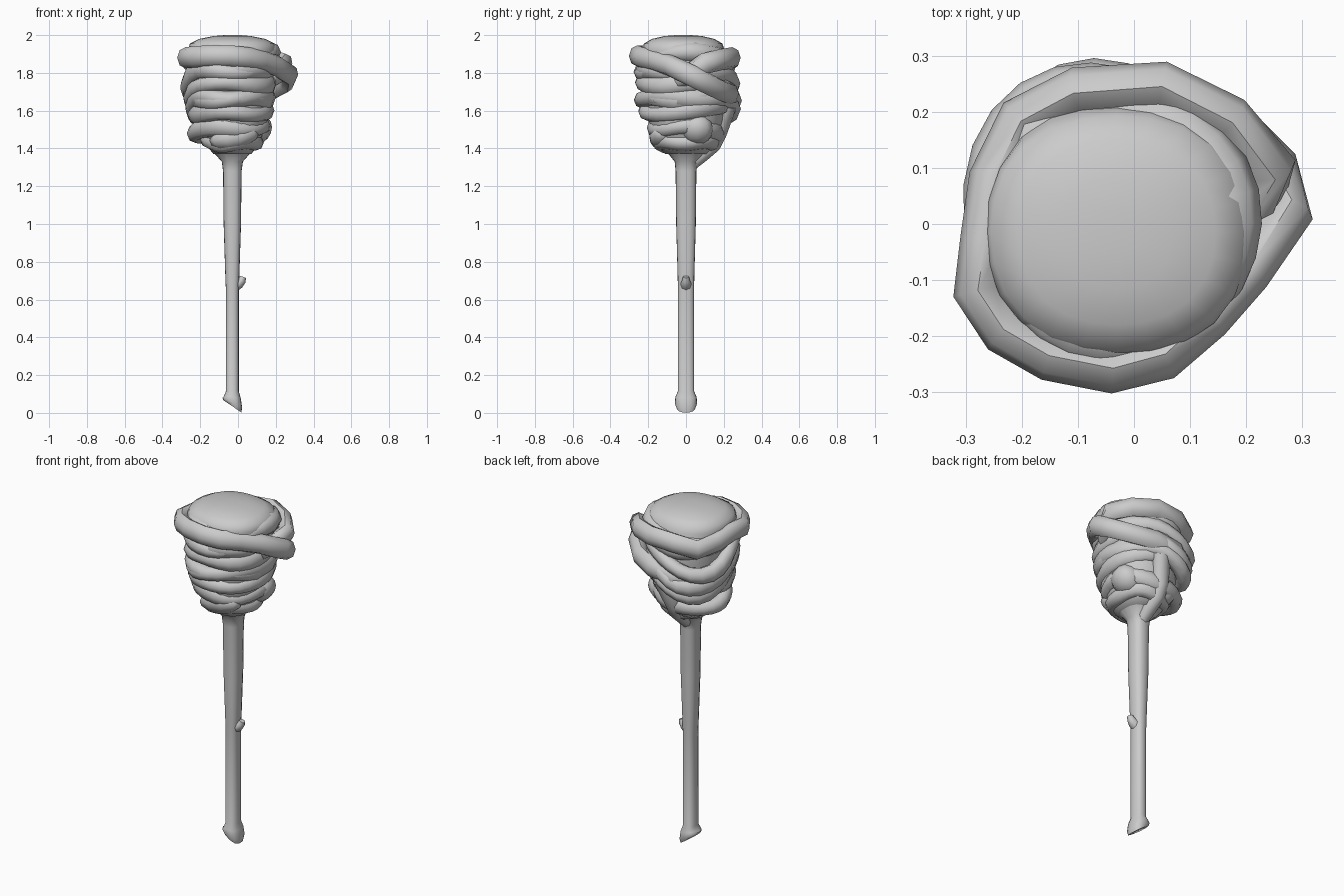
import bpy, bmesh, random
from math import sin, cos, pi, radians
from mathutils import Vector

random.seed(4)
if "Cube" in bpy.data.objects:
    bpy.data.objects.remove(bpy.data.objects["Cube"])

grey = bpy.data.materials.new("plain_grey")
grey.use_nodes = True
colour = (0.6, 0.6, 0.6, 1)
grey.diffuse_color = colour
grey.node_tree.nodes["Principled BSDF"].inputs["Base Color"].default_value = colour


def skin(name, loops, closed=False):
    """Join a row of equal point loops into one smooth surface."""
    bm = bmesh.new()
    rows = [[bm.verts.new(p) for p in loop] for loop in loops]
    n = len(rows[0])
    pairs = list(zip(rows, rows[1:]))
    if closed:
        pairs.append((rows[-1], rows[0]))
    else:
        bm.faces.new(rows[0])
        bm.faces.new(rows[-1])
    for a, b in pairs:
        for i in range(n):
            j = (i + 1) % n
            bm.faces.new((a[i], a[j], b[j], b[i]))
    bmesh.ops.recalc_face_normals(bm, faces=bm.faces)
    mesh = bpy.data.meshes.new(name)
    bm.to_mesh(mesh)
    bm.free()
    obj = bpy.data.objects.new(name, mesh)
    bpy.context.collection.objects.link(obj)
    mesh.materials.append(grey)
    bpy.ops.object.select_all(action="DESELECT")
    obj.select_set(True)
    bpy.context.view_layer.objects.active = obj
    bpy.ops.object.shade_smooth_by_angle(angle=radians(55))
    return obj


def oval(cx, cy, z, rx, ry, slope=0, n=16, square=0):
    pts = []
    for i in range(n):
        t = 2 * pi * i / n
        k = 1 + square * (1 - cos(4 * t))
        x = rx * cos(t) * k
        pts.append((cx + x, cy + ry * sin(t) * k, z + slope * x))
    return pts


def wrap(name, z, cx, rx, ry, dip=0, aim=0, half=0.05, depth=0.045):
    """Cloth band around the head that sags and swells towards one direction."""
    p, q = random.uniform(0, 6), random.uniform(0, 6)
    loops = []
    for i in range(26):
        t = 2 * pi * i / 26
        sag = max(0, cos(t - radians(aim))) ** 2
        h = z - dip * sag + 0.01 * sin(3 * t + p)
        k = 1 + 0.02 * sin(3 * t + q) + 0.8 * max(0, dip) * sag
        size = 1 + 0.15 * sin(2 * t + q)
        loop = []
        for j in range(8):
            a = 2 * pi * j / 8
            r = depth * (cos(a) - 1)
            loop.append(((rx * k + r) * cos(t) + cx, (ry * k + r) * sin(t),
                         h + half * size * sin(a)))
        loops.append(loop)
    return skin(name, loops, True)


def strip(name, points, radii, tall=1):
    """Tapered tube along a path, stretched upwards by a factor."""
    pts = [Vector(p) for p in points]
    loops = []
    for i, p in enumerate(pts):
        d = pts[min(i + 1, len(pts) - 1)] - pts[max(i - 1, 0)]
        rot = d.to_track_quat("Z", "Y")
        loops.append([p + rot @ Vector((radii[i] * cos(a), radii[i] * tall * sin(a), 0))
                      for a in (2 * pi * j / 8 for j in range(8))])
    return skin(name, loops)


def lump(name, loc, size):
    loops = []
    for i in range(1, 8):
        a = pi * i / 8
        loops.append(oval(loc[0], loc[1], loc[2] - size[2] * cos(a),
                          size[0] * sin(a), size[1] * sin(a), 0.15, 10, 0.03))
    return skin(name, loops)


# Stick with a slanted foot and a flared top
skin("stick", [oval(-0.03, 0, *s, square=0.05) for s in (
    (0.035, 0.048, 0.05, -0.68), (0.055, 0.052, 0.059, -0.5), (0.085, 0.044, 0.056, -0.1),
    (0.115, 0.034, 0.043, 0), (0.65, 0.034, 0.043, 0), (0.72, 0.037, 0.044, 0),
    (1.0, 0.046, 0.052, 0), (1.28, 0.049, 0.055, 0), (1.33, 0.056, 0.06, 0),
    (1.38, 0.1, 0.1, 0), (1.43, 0.14, 0.15, 0))])

# Broken twig on the stick
strip("twig_stub", [(-0.02, 0, 0.67), (0.004, 0, 0.685), (0.02, 0, 0.7), (0.028, 0, 0.72)],
      [0.03, 0.028, 0.022, 0.016])

# Head core with a domed top
skin("head_core", [oval(-0.03, y, z, rx, ry, 0, 24, 0.02) for y, z, rx, ry in (
    (0, 1.37, 0.1, 0.11), (0, 1.42, 0.14, 0.16), (0, 1.55, 0.19, 0.2),
    (0, 1.7, 0.205, 0.225), (0, 1.85, 0.225, 0.23), (-0.015, 1.92, 0.235, 0.22),
    (-0.015, 1.955, 0.225, 0.208), (-0.015, 1.98, 0.175, 0.165),
    (-0.015, 1.995, 0.1, 0.1), (-0.015, 2.0, 0.04, 0.04))])

# Long outer wrap: rises over the back, crosses the front, slings down the left side
long_path = [
    (0.17, -0.04, 1.76), (0.22, 0.03, 1.8), (0.245, 0.1, 1.85), (0.17, 0.185, 1.87),
    (0.05, 0.245, 1.88), (-0.1, 0.235, 1.87), (-0.2, 0.185, 1.84), (-0.25, 0.08, 1.86),
    (-0.265, -0.03, 1.88), (-0.278, -0.12, 1.88), (-0.23, -0.19, 1.885),
    (-0.15, -0.235, 1.89), (-0.04, -0.257, 1.89), (0.05, -0.235, 1.88),
    (0.13, -0.165, 1.865), (0.2, -0.085, 1.84), (0.275, 0.02, 1.79), (0.25, 0.1, 1.75),
    (0.17, 0.18, 1.71), (0.05, 0.235, 1.69), (-0.09, 0.24, 1.67), (-0.17, 0.19, 1.66)]
strip("long_wrap", long_path, [0.035] + [0.045] * (len(long_path) - 2) + [0.035], 1.25)

# Cloth bands, from the top down
bands = [
    (1.9, -0.03, 0.255, 0.255, 0.05, 135, 0.05, 0.06),
    (1.81, -0.045, 0.25, 0.275, 0.12, 135),
    (1.74, -0.04, 0.24, 0.275, 0.13, 135),
    (1.81, -0.03, 0.23, 0.265, -0.04, 60),
    (1.66, -0.04, 0.23, 0.275, -0.05, 65),
    (1.67, -0.04, 0.235, 0.275, 0.1, 130),
    (1.59, -0.04, 0.23, 0.25, -0.05, 75),
    (1.51, -0.045, 0.22, 0.205, 0.05, 130),
    (1.44, -0.03, 0.17, 0.18),
]
for i, band in enumerate(bands):
    wrap("cloth_band_%d" % (i + 1), *band)

# Knots in the lower cloth
lump("left_knot", (0.1, 0.06, 1.5), (0.08, 0.085, 0.08))
lump("front_knot", (-0.02, -0.125, 1.46), (0.13, 0.07, 0.065))
lump("back_knot", (-0.08, 0.12, 1.47), (0.085, 0.07, 0.07))

# Loose end hanging down onto the stick
strip("hanging_strip", [(0.0, 0.22, 1.63), (-0.02, 0.195, 1.56), (-0.04, 0.17, 1.48),
                        (-0.04, 0.14, 1.42), (-0.035, 0.085, 1.37), (-0.03, 0.04, 1.33),
                        (-0.03, 0.01, 1.29)],
      [0.05, 0.05, 0.048, 0.045, 0.042, 0.038, 0.03])
